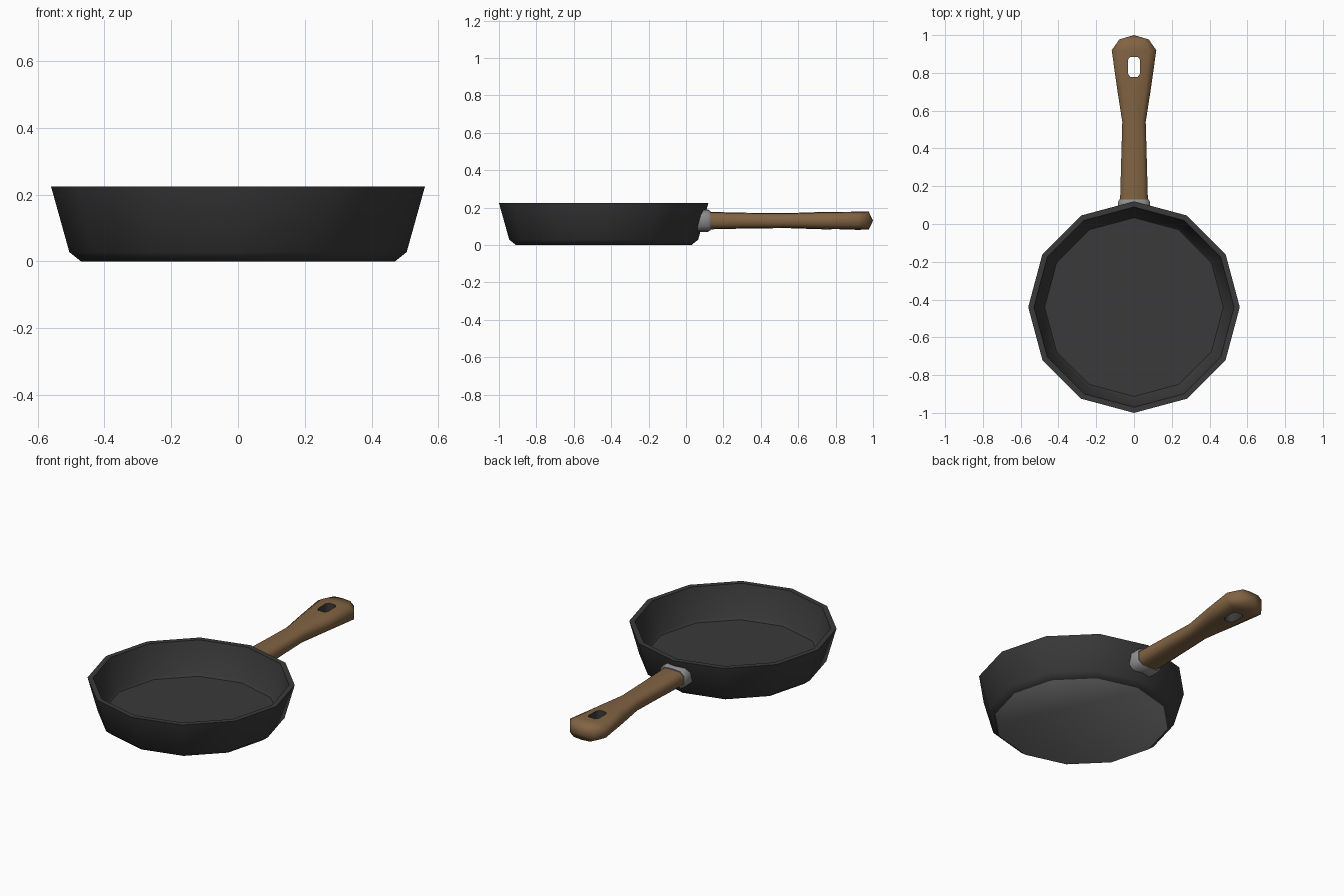
import bpy, bmesh, math

if "Cube" in bpy.data.objects:
    bpy.data.objects.remove(bpy.data.objects["Cube"])

def material(name, rgb):
    m = bpy.data.materials.new(name)
    m.diffuse_color = (*rgb, 1)
    m.use_nodes = True
    m.node_tree.nodes["Principled BSDF"].inputs["Base Color"].default_value = m.diffuse_color
    return m

IRON = material("dark iron", (0.042, 0.042, 0.043))
WOOD = material("brown wood", (0.22, 0.125, 0.056))
STEEL = material("grey steel", (0.27, 0.27, 0.275))

def skin(name, rings, mat):
    """Join rings of equal length into a closed solid; single-point rings become tips."""
    bm = bmesh.new()
    loops = [[bm.verts.new(p) for p in r] for r in rings]
    for a, b in zip(loops, loops[1:]):
        n = max(len(a), len(b))
        for i in range(n):
            j = (i + 1) % n
            if len(b) == 1:
                bm.faces.new((a[i], a[j], b[0]))
            else:
                bm.faces.new((a[i], a[j], b[j], b[i]))
    for end in (loops[0], loops[-1]):
        if len(end) > 2:
            bm.faces.new(end)
    bmesh.ops.recalc_face_normals(bm, faces=bm.faces)
    me = bpy.data.meshes.new(name)
    bm.to_mesh(me)
    bm.free()
    ob = bpy.data.objects.new(name, me)
    bpy.context.collection.objects.link(ob)
    me.materials.append(mat)
    return ob

def smooth(ob, angle):
    bpy.ops.object.select_all(action='DESELECT')
    ob.select_set(True)
    bpy.context.view_layer.objects.active = ob
    bpy.ops.object.shade_smooth_by_angle(angle=math.radians(angle))

# Pan body: twelve-sided lathe, outer wall then inner wall
profile = [(0.47, 0), (0.505, 0.028), (0.56, 0.225), (0.53, 0.225), (0.485, 0.05), (0.473, 0.035)]
pan = skin("pan_body", [[(r * math.cos(i * math.pi / 6), -0.44 + r * math.sin(i * math.pi / 6), z)
                         for i in range(12)] for r, z in profile], IRON)
# Bare steel underside
pan.data.materials.append(STEEL)
for f in pan.data.polygons:
    if f.normal.z < -0.95:
        f.material_index = 1
smooth(pan, 42)

# Rounded-box cross-section used along the handle and collar
SECTION = [(1, -.5), (1, .5), (.68, .93), (0, 1), (-.68, .93), (-1, .5), (-1, -.5), (-.68, -.93), (0, -1), (.68, -.93)]

def ring(y, w, h):
    return [(w * a, y, 0.13 + h * b) for a, b in SECTION]

# Steel collar, its inner end sloped to stay inside the pan wall
def lean(x, z):
    return -0.44 + 0.505 + 0.279 * (z - 0.028) - 0.268 * abs(x) - 0.008

collar = skin("handle_collar", [[(x, lean(x, z), z) for x, _, z in ring(0, .085, .06)],
                                ring(0.117, .085, .06), ring(0.13, .078, .052)], STEEL)
smooth(collar, 50)

# Wooden handle with waist, wide end and pointed cap
handle = skin("handle", [ring(0.11, .074, .047), ring(0.33, .068, .042), ring(0.54, .062, .04),
                         ring(0.72, .09, .046), ring(0.92, .118, .049), ring(0.977, .078, .048),
                         [(0, 1.0, 0.13)]], WOOD)

# Hanging hole: chamfered slot with dark walls cut through the handle
slot = [(.033, -.035), (.033, .037), (.02, .053), (-.02, .053), (-.033, .037), (-.033, -.035), (-.02, -.053), (.02, -.053)]
cutter = skin("hole_cutter", [[(x, 0.832 + y, z) for x, y in slot] for z in (0, 0.3)], WOOD)
mod = handle.modifiers.new("hole", 'BOOLEAN')
mod.operation = 'DIFFERENCE'
mod.solver = 'EXACT'
mod.object = cutter
bpy.ops.object.select_all(action='DESELECT')
bpy.context.view_layer.objects.active = handle
handle.select_set(True)
bpy.ops.object.modifier_apply(modifier="hole")
bpy.data.objects.remove(cutter)
handle.data.materials.clear()
handle.data.materials.append(WOOD)
handle.data.materials.append(IRON)
for f in handle.data.polygons:
    c = f.center
    inside = abs(c.x) < 0.034 and abs(c.y - 0.832) < 0.055 and abs(f.normal.z) < 0.1
    f.material_index = 1 if inside else 0
smooth(handle, 75)
